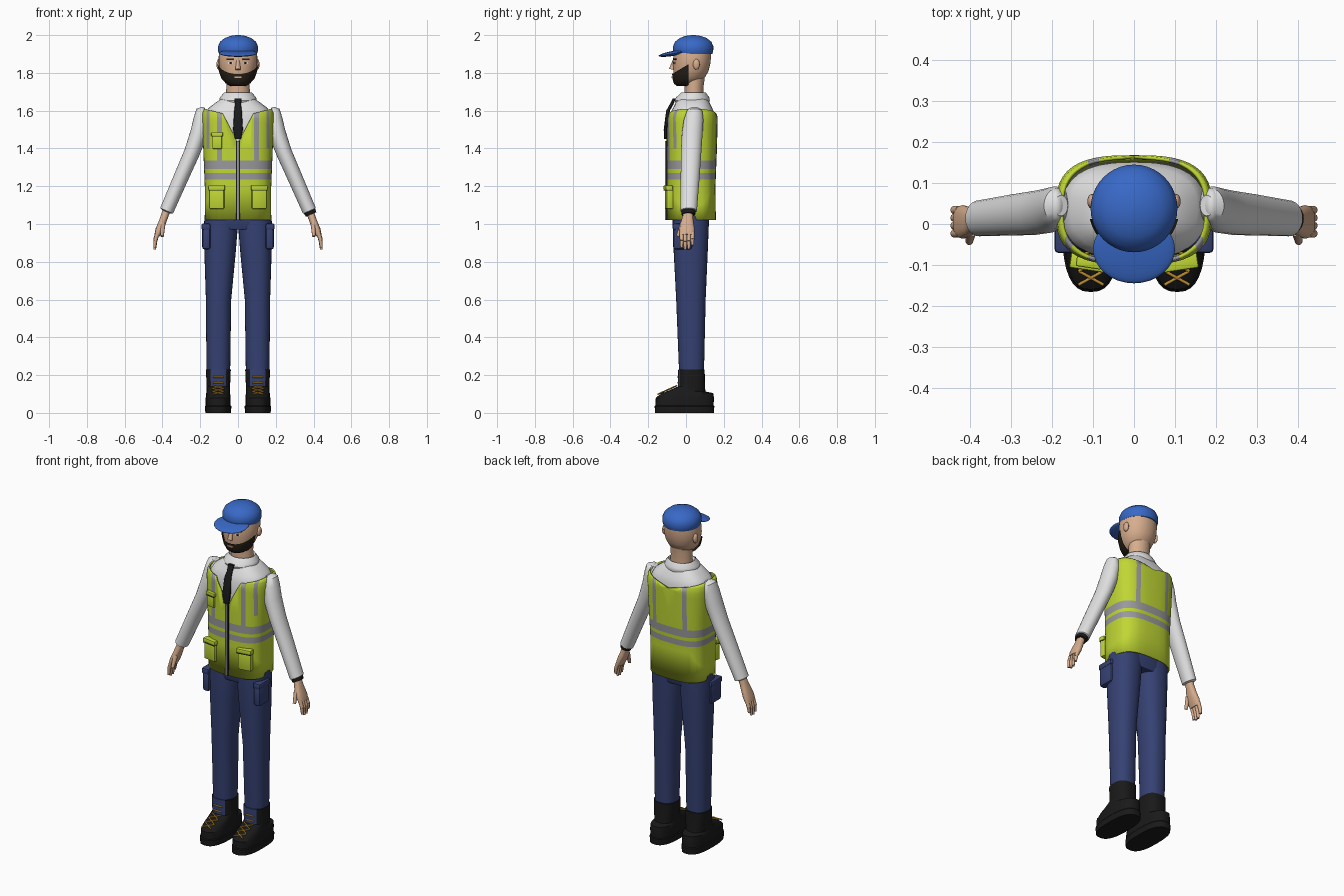
import bpy, bmesh, math
from mathutils import Vector, Matrix

if "Cube" in bpy.data.objects:
    bpy.data.objects.remove(bpy.data.objects["Cube"])


def material(name, r, g, b):
    m = bpy.data.materials.new(name)
    m.use_nodes = True
    m.diffuse_color = (r, g, b, 1)
    bsdf = m.node_tree.nodes["Principled BSDF"]
    bsdf.inputs["Base Color"].default_value = (r, g, b, 1)
    return m


blue = material("cap blue", .04, .14, .57)
lime = material("safety lime", .53, .68, .035)
silver = material("reflective grey", .32, .32, .34)
white = material("shirt white", .75, .75, .75)
navy = material("trouser navy", .036, .053, .17)
skin = material("skin", .68, .42, .27)
black = material("black", .01, .01, .01)
hair = material("beard brown", .02, .014, .009)
gold = material("lace gold", .55, .29, .03)


def finish(bm, name, *mats, angle=40):
    bmesh.ops.recalc_face_normals(bm, faces=bm.faces)
    mesh = bpy.data.meshes.new(name)
    bm.to_mesh(mesh)
    bm.free()
    for m in mats:
        mesh.materials.append(m)
    ob = bpy.data.objects.new(name, mesh)
    bpy.context.collection.objects.link(ob)
    bpy.ops.object.select_all(action='DESELECT')
    ob.select_set(True)
    bpy.context.view_layer.objects.active = ob
    bpy.ops.object.shade_smooth_by_angle(angle=math.radians(angle))
    return ob


def loft(rows, power=2, segs=32, tilt=0, side=1, caps=True):
    """Skin superellipse rings given as (z, centre x, centre y, radius x, radius y)."""
    bm = bmesh.new()
    rings = []
    for z, cx, cy, rx, ry in rows:
        ring = []
        for i in range(segs):
            a = math.tau * i / segs
            c, s = (math.copysign(abs(f(a)) ** (2 / power), f(a)) for f in (math.cos, math.sin))
            u = rx * c
            ring.append(bm.verts.new((side * (cx + u * math.cos(tilt)), cy + ry * s, z + u * math.sin(tilt))))
        rings.append(ring)
    for low, high in zip(rings, rings[1:]):
        for i in range(segs):
            j = (i + 1) % segs
            bm.faces.new((low[i], low[j], high[j], high[i]))
    if caps:
        bm.faces.new(rings[0])
        bm.faces.new(rings[-1])
    return bm


def cut(bm, co, no):
    bmesh.ops.bisect_plane(bm, geom=bm.verts[:] + bm.edges[:] + bm.faces[:], plane_co=co, plane_no=no)


def drop(bm, rule):
    faces = [f for f in bm.faces if rule(f.calc_center_median())]
    bmesh.ops.delete(bm, geom=faces, context='FACES')


def box(name, mat, loc, size, turn=0, bevel=0):
    bm = bmesh.new()
    bmesh.ops.create_cube(bm, size=1)
    bmesh.ops.scale(bm, vec=size, verts=bm.verts)
    if bevel:
        bmesh.ops.bevel(bm, geom=bm.edges[:], offset=bevel, segments=2, affect='EDGES', profile=.5)
    bmesh.ops.transform(bm, matrix=Matrix.Translation(loc) @ Matrix.Rotation(turn, 4, 'Z'), verts=bm.verts)
    return finish(bm, name, mat)


def ball(name, mat, loc, size, pitch=0):
    bm = bmesh.new()
    bmesh.ops.create_uvsphere(bm, u_segments=32, v_segments=16, radius=1)
    bmesh.ops.scale(bm, vec=size, verts=bm.verts)
    bmesh.ops.transform(bm, matrix=Matrix.Translation(loc) @ Matrix.Rotation(pitch, 4, 'X'), verts=bm.verts)
    return finish(bm, name, mat)


def tube(name, mat, p, q, r, tip=None):
    p, q = Vector(p), Vector(q)
    bm = bmesh.new()
    bmesh.ops.create_cone(bm, cap_ends=True, segments=10, radius1=r, radius2=tip or r, depth=(q - p).length)
    spin = (q - p).to_track_quat('Z', 'Y').to_matrix().to_4x4()
    bmesh.ops.transform(bm, matrix=Matrix.Translation((p + q) / 2) @ spin, verts=bm.verts)
    return finish(bm, name, mat)


# Shirt body, collar and tie
finish(loft([(1.1, 0, .03, .16, .11), (1.5, 0, .033, .172, .118), (1.58, 0, .033, .175, .118),
             (1.615, 0, .035, .155, .104), (1.645, 0, .035, .115, .088), (1.67, 0, .035, .08, .075)],
            power=2.6), "shirt_body", white)
finish(loft([(1.64, 0, .033, .095, .088), (1.655, 0, .033, .1, .093), (1.67, 0, .035, .096, .088),
             (1.695, 0, .04, .074, .066), (1.68, 0, .04, .066, .058)]), "collar", white)
finish(loft([(1.665, 0, -.062, .019, .008), (1.63, 0, -.078, .016, .01), (1.6, 0, -.095, .02, .01),
             (1.5, 0, -.109, .026, .009), (1.45, 0, -.108, .016, .008)], power=3, segs=16), "tie", black)

# Vest: cut seams, remove the neckline, then colour the bands
vest = loft([(1.02, 0, .028, .176, .13), (1.2, 0, .028, .176, .128), (1.4, 0, .032, .184, .132),
             (1.56, 0, .034, .191, .134), (1.59, 0, .034, .188, .129), (1.615, 0, .034, .176, .117)],
            power=2.9, segs=48, caps=False)
for z in (1.235, 1.27, 1.29, 1.335):
    cut(vest, (0, 0, z), (0, 0, 1))
for s in (-1, 1):
    for x in (.086, .112, .152, .168):
        cut(vest, (s * x, 0, 0), (1, 0, 0))
    cut(vest, (0, 0, 1.43), (-s * 1.9, 0, 1))
    cut(vest, (0, 0, 1.565), (-s * .25, 0, 1))
drop(vest, lambda c: c.z > 1.565 + .25 * abs(c.x) or (c.y < .03 and c.z > 1.43 + 1.9 * abs(c.x)))
for f in vest.faces:
    c = f.calc_center_median()
    x = abs(c.x)
    band = 1.235 < c.z < 1.27 or 1.29 < c.z < 1.335
    strap = c.z > 1.335 and .086 < x < .112
    edge = c.z > 1.42 and .152 < x < .168 and c.y < .03
    f.material_index = int(band or strap or edge)
vest_ob = finish(vest, "vest", lime, silver)
shell = vest_ob.modifiers.new("cloth", 'SOLIDIFY')
shell.thickness = .008
shell.offset = -1

# Vest zip and pockets
box("zip_tape", black, (0, -.102, 1.23), (.02, .009, .42))
box("zip_teeth", silver, (0, -.106, 1.23), (.009, .009, .42))
for s, name in ((1, "left"), (-1, "right")):
    box(name + "_vest_pocket", lime, (s * .112, -.09, 1.14), (.08, .034, .12), s * .15, .006)
    box(name + "_vest_pocket_flap", lime, (s * .112, -.094, 1.192), (.088, .038, .025), s * .15, .005)
    box(name + "_flap_seam", black, (s * .112, -.094, 1.178), (.083, .037, .003), s * .15)
box("chest_pocket", lime, (-.11, -.092, 1.435), (.05, .022, .075), -.15, .005)
box("chest_pocket_flap", lime, (-.11, -.094, 1.475), (.062, .026, .02), -.15, .004)
box("chest_flap_seam", black, (-.11, -.094, 1.463), (.056, .026, .003), -.15)

# Hips
finish(loft([(.97, 0, .025, .13, .085), (1.0, 0, .025, .165, .095), (1.08, 0, .028, .168, .1)], power=2.6),
       "hips", navy)

for s, name in ((1, "left"), (-1, "right")):
    # Trouser leg and cargo pocket
    finish(loft([(.14, .104, .03, .058, .06), (.25, .104, .029, .063, .067), (.6, .103, .026, .067, .078),
                 (.85, .095, .025, .083, .09), (1.0, .09, .025, .09, .096), (1.06, .088, .027, .087, .096)],
                power=2.3, side=s), name + "_trouser_leg", navy)
    box(name + "_cargo_pocket", navy, (s * .168, -.018, .925), (.044, .1, .12), 0, .014)
    box(name + "_cargo_flap", navy, (s * .17, -.018, .985), (.048, .106, .035), 0, .01)

    # Boot, with an open navy front above the laces
    boot = loft([(0, .105, -.008, .068, .156), (.035, .105, -.008, .07, .158), (.04, .105, -.008, .066, .154),
                 (.08, .105, -.006, .066, .154), (.105, .105, .008, .063, .136), (.113, .104, .0, .062, .103),
                 (.14, .104, .029, .062, .071), (.23, .104, .029, .066, .07), (.23, .104, .029, .058, .062)],
                power=2.6, side=s)
    for f in boot.faces:
        c = f.calc_center_median()
        f.material_index = int(c.z > .14 and c.y < 0 and abs(abs(c.x) - .104) < .04)
    finish(boot, name + "_boot", black, navy, angle=30)

    # Laces: crosses over the toe, bars up the ankle
    for i in range(3):
        y, z = -.148 + .033 * i, .099 + .015 * i
        for a in (-.03, .03):
            tube(name + "_lace_cross", gold, (s * .105 + a, y, z), (s * .105 - a, y + .033, z + .015), .004)
    for z in (.16, .19):
        tube(name + "_lace_bar", gold, (s * .105 - .028, -.043, z), (s * .105 + .028, -.043, z), .004)

    # Sleeve with rounded shoulder
    finish(loft([(1.612, .178, .045, .018, .025), (1.595, .187, .045, .036, .042), (1.55, .193, .04, .044, .052),
                 (1.48, .208, .033, .046, .055), (1.38, .243, .027, .042, .054), (1.25, .3, .022, .04, .05),
                 (1.07, .378, .014, .037, .044), (1.065, .38, .014, .026, .032)],
                tilt=.42, side=s, segs=24), name + "_sleeve", white)
    ball(name + "_shoulder_cap", white, (s * .19, .045, 1.59), (.022, .042, .03))

    # Hand
    finish(loft([(1.09, .37, .012, .02, .026), (1.045, .388, .01, .02, .026), (1.01, .4, .006, .02, .034),
                 (.97, .417, .005, .02, .041), (.94, .428, .005, .015, .038)],
                tilt=.4, side=s, segs=20, power=2.4), name + "_palm", skin)
    for i, length in enumerate((.075, .085, .082, .062)):
        y = -.023 + .019 * i
        knuckle = (s * .438, y, .95 - length * .5)
        tube(name + "_finger_base", skin, (s * .425, y, .955), knuckle, .011, .0105)
        tube(name + "_finger_tip", skin, knuckle, (s * .441, y, .95 - length), .0105, .007)
    tube(name + "_thumb", skin, (s * .398, -.018, 1.0), (s * .402, -.043, .935), .014, .009)

    # Face side details
    ball(name + "_ear", skin, (s * .102, .055, 1.845), (.012, .018, .028))
    box(name + "_eyebrow", hair, (s * .042, -.059, 1.872), (.036, .009, .006), s * .3)
    box(name + "_eye_white", white, (s * .04, -.06, 1.852), (.026, .006, .009), s * .35)
    box(name + "_pupil", black, (s * .04, -.062, 1.852), (.01, .007, .009), s * .35)

finish(loft([(1.068, .379, .014, .032, .038), (1.05, .387, .013, .03, .036)], tilt=.42, segs=20),
       "wristwatch", black)

# Neck, head and beard
finish(loft([(1.66, 0, .042, .064, .052), (1.72, 0, .042, .062, .05), (1.78, 0, .045, .062, .055)]), "neck", skin)


def skull(grow):
    rows = [(1.738, .0, .035, .042), (1.75, .005, .056, .062), (1.775, .018, .08, .082), (1.81, .026, .094, .093),
            (1.85, .03, .102, .099), (1.89, .033, .102, .1), (1.94, .036, .092, .095)]
    return loft([(z - grow, 0, cy, rx + grow, ry + grow) for z, cy, rx, ry in rows], power=2.1, segs=40)


finish(skull(0), "head", skin, angle=60)
beard = skull(.007)
cut(beard, (0, .012, 0), (0, 1, 0))
cut(beard, (0, .012, 1.845), (0, -.6, 1))
drop(beard, lambda c: c.y > .012 or c.z > 1.845 + .6 * (c.y - .012))
finish(beard, "beard", hair, angle=60)
box("lips", skin, (0, -.0725, 1.778), (.036, .008, .008))
tube("nose", skin, (0, -.062, 1.868), (0, -.075, 1.818), .008, .015)

# Cap crown and peak
finish(loft([(1.9, 0, .038, .1, .101), (1.915, 0, .038, .105, .106), (1.94, 0, .038, .106, .107),
             (1.965, 0, .038, .095, .096), (1.985, 0, .038, .07, .071), (1.996, 0, .038, .038, .039),
             (2.0, 0, .038, .01, .01)], segs=40), "cap_crown", blue, angle=60)
ball("cap_peak", blue, (0, -.062, 1.904), (.1, .084, .013), .17)
